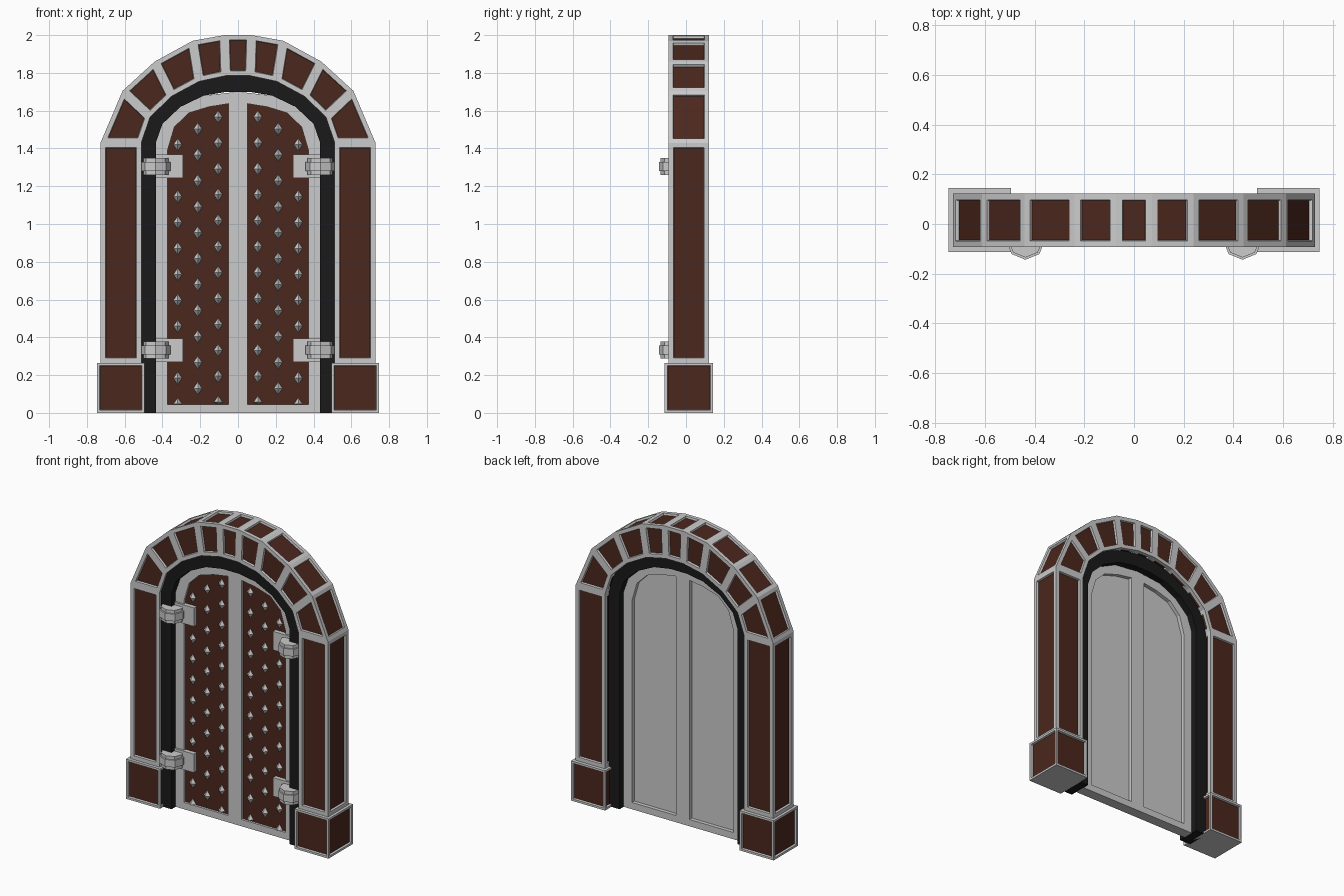
import bpy, bmesh, math
from mathutils import Matrix, Vector

if "Cube" in bpy.data.objects:
    bpy.data.objects.remove(bpy.data.objects["Cube"])


def material(name, color):
    m = bpy.data.materials.new(name)
    m.diffuse_color = (*color, 1)
    m.use_nodes = True
    m.node_tree.nodes["Principled BSDF"].inputs["Base Color"].default_value = m.diffuse_color
    return m


GREY = material("grey_trim", (0.8, 0.8, 0.8))
BROWN = material("brown_panel", (0.07, 0.02, 0.012))
BLACK = material("black_frame", (0.01, 0.01, 0.01))


def finish(bm, name, mats=(), mirror=True):
    bmesh.ops.recalc_face_normals(bm, faces=bm.faces)
    me = bpy.data.meshes.new(name)
    bm.to_mesh(me)
    bm.free()
    for m in mats:
        me.materials.append(m)
    ob = bpy.data.objects.new(name, me)
    bpy.context.collection.objects.link(ob)
    if mirror:
        ob.modifiers.new("mirror", 'MIRROR').use_clip = True
    return ob


def prism(bm, pts, y0, y1):
    """Extrude an x/z outline from y0 to y1; returns [front, back, sides...]."""
    a = [bm.verts.new((x, y0, z)) for x, z in pts]
    b = [bm.verts.new((x, y1, z)) for x, z in pts]
    n = len(pts)
    faces = [bm.faces.new(a), bm.faces.new(b[::-1])]
    faces += [bm.faces.new((a[i], b[i], b[(i + 1) % n], a[(i + 1) % n])) for i in range(n)]
    bmesh.ops.recalc_face_normals(bm, faces=faces)
    return faces


def stone(name, pts, y0, y1, border, plain, mirror=True):
    """Block with recessed brown panels on all faces except the plain edges."""
    bm = bmesh.new()
    faces = prism(bm, pts, y0, y1)
    panels = [f for i, f in enumerate(faces) if i - 2 not in plain]
    bmesh.ops.inset_individual(bm, faces=panels, thickness=border, use_even_offset=True)
    bmesh.ops.inset_individual(bm, faces=panels, thickness=0.003, depth=-0.013, use_even_offset=True)
    for f in panels:
        f.material_index = 1
    return finish(bm, name, (GREY, BROWN), mirror)


def strip(name, outer, inner, y0, y1, closed, mats=()):
    """Solid band between two matching x/z paths, mirrored across x = 0."""
    bm = bmesh.new()
    rings = [[bm.verts.new((x, y, z)) for x, z in path]
             for path, y in ((outer, y0), (inner, y0), (inner, y1), (outer, y1))]
    n = len(outer)
    for i in range(n if closed else n - 1):
        j = (i + 1) % n
        for k in range(4):
            p, q = rings[k], rings[(k + 1) % 4]
            bm.faces.new((p[i], p[j], q[j], q[i]))
    if not closed:
        bm.faces.new([r[0] for r in rings])
    bmesh.ops.recalc_face_normals(bm, faces=bm.faces)
    seam = [f for f in bm.faces if all(abs(v.co.x) < 1e-4 for v in f.verts)]
    bmesh.ops.delete(bm, geom=seam, context='FACES_ONLY')
    return finish(bm, name, mats)


# Pillar bases and columns
stone("pillar_base", [(0.495, 0), (0.746, 0), (0.746, 0.265), (0.495, 0.265)],
      -0.113, 0.144, 0.014, (0, 2))
stone("column", [(0.512, 0.265), (0.728, 0.265), (0.728, 1.43), (0.512, 1.43)],
      -0.093, 0.122, 0.026, (0, 2))

# Arch stones
out = [(0.728, 1.43), (0.611, 1.705), (0.441, 1.86), (0.24, 1.97), (0.072, 2.0)]
inn = [(0.512, 1.43), (0.465, 1.567), (0.35, 1.677), (0.205, 1.755), (0.065, 1.785)]
for i in range(4):
    stone(f"arch_stone_{i + 1}", [inn[i], out[i], out[i + 1], inn[i + 1]],
          -0.093, 0.122, 0.025, (0, 2))
stone("keystone", [inn[4], out[4], (-out[4][0], out[4][1]), (-inn[4][0], inn[4][1])],
      -0.093, 0.122, 0.025, (0, 2), mirror=False)

# Black inner frame
door_edge = [(0.435, 0), (0.435, 1.43), (0.4, 1.53), (0.305, 1.62), (0.18, 1.68), (0.06, 1.70), (0, 1.70)]
frame_out = [(0.517, 0), (0.517, 1.43), (0.47, 1.572), (0.353, 1.682), (0.207, 1.76), (0.065, 1.79), (0, 1.79)]
strip("inner_frame", frame_out, door_edge, -0.078, 0.078, False, (BLACK,))

# Door frame with recessed panels
panel = [(0.05, 0.045), (0.373, 0.045), (0.373, 1.39), (0.337, 1.513), (0.262, 1.587), (0.155, 1.62), (0.05, 1.637)]
rim = [(0, 0)] + door_edge[:5] + [(0, 1.70)]
strip("door_frame", rim, panel, -0.035, 0.035, True)
bm = bmesh.new()
prism(bm, panel, -0.02, 0.01)[0].material_index = 1
finish(bm, "door_panel", (GREY, BROWN))

# Diamond studs in three staggered columns
bm = bmesh.new()
for x, top, count in ((0.105, 1.567, 12), (0.213, 1.503, 11), (0.319, 1.42, 11)):
    for k in range(count):
        z = top - 0.1373 * k
        low = max(z - 0.035, 0.045)
        ring = [bm.verts.new(p) for p in ((x - 0.024, -0.019, z), (x, -0.019, low),
                                          (x + 0.024, -0.019, z), (x, -0.019, z + 0.035))]
        tip = bm.verts.new((x, -0.045, z))
        bm.faces.new(ring[::-1])
        for i in range(4):
            bm.faces.new((ring[i], ring[(i + 1) % 4], tip))
finish(bm, "door_studs")

# Hinges: plate, barrel and raised band
for tag, z in (("lower", 0.332), ("upper", 1.305)):
    bm = bmesh.new()
    prism(bm, [(0.29, z - 0.062), (0.435, z - 0.062), (0.435, z + 0.062), (0.29, z + 0.062)], -0.048, -0.015)
    finish(bm, f"{tag}_hinge_plate")
    bm = bmesh.new()
    for r, h in ((0.07, 0.09), (0.079, 0.048)):
        bmesh.ops.create_cone(bm, cap_ends=True, segments=8, radius1=r, radius2=r, depth=h,
                              matrix=Matrix.Translation(Vector((0.437, -0.065, z))))
    finish(bm, f"{tag}_hinge_barrel")
